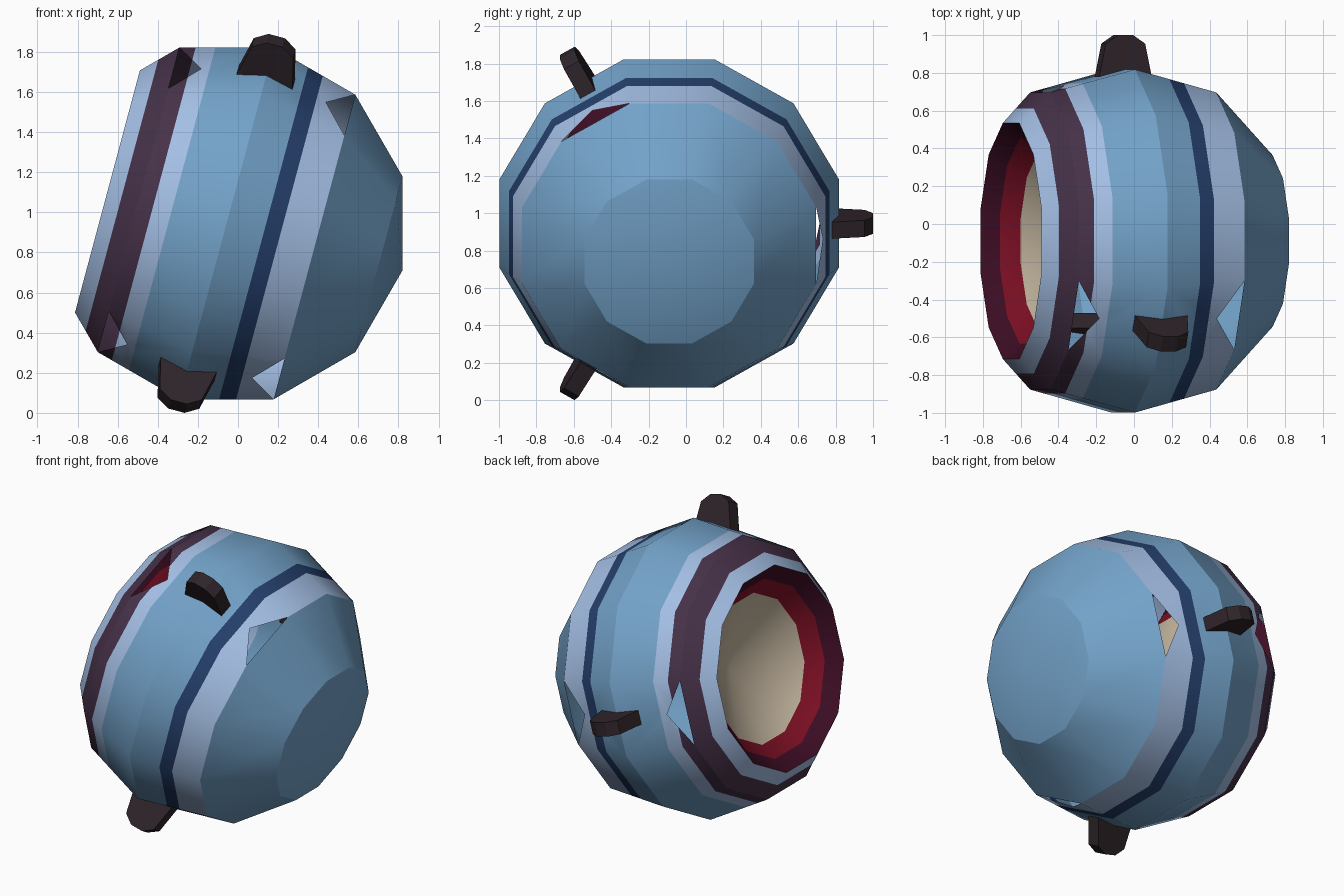
import bpy, bmesh
from math import sin, cos, radians, pi
from mathutils import Vector

cube = bpy.data.objects.get("Cube")
if cube:
    bpy.data.objects.remove(cube, do_unlink=True)

SEGMENTS = 12
STEP = 2 * pi / SEGMENTS
RADIUS = 0.908               # apothem of the faceted body
CENTRE = (-0.057, -0.09, 0.945)
TILT = (0, radians(15), 0)
HOLE_SEGMENTS = (0, 4, 8)    # three notches and spikes, evenly spread


def material(name, colour):
    m = bpy.data.materials.new(name)
    m.use_nodes = True
    m.diffuse_color = (*colour, 1)
    m.node_tree.nodes["Principled BSDF"].inputs["Base Color"].default_value = (*colour, 1)
    return m


BLUE = material("mid blue", (0.17, 0.36, 0.58))
PALE = material("pale blue", (0.37, 0.52, 0.78))
NAVY = material("navy", (0.018, 0.05, 0.15))
PLUM = material("plum", (0.062, 0.031, 0.066))
MAROON = material("maroon", (0.048, 0.004, 0.018))
RED = material("red", (0.21, 0.005, 0.018))
CREAM = material("cream", (0.56, 0.47, 0.35))
DARK = material("dark brown", (0.028, 0.018, 0.023))


def radial(angle):
    return Vector((0, -sin(angle), cos(angle)))


def ring(bm, s, r):
    """Twelve-sided ring at axial position s with apothem r."""
    r /= cos(STEP / 2)
    return [bm.verts.new(Vector((s, 0, 0)) + radial((k + 0.5) * STEP) * r)
            for k in range(SEGMENTS)]


def bridge(bm, a, b, skip=()):
    for k in range(SEGMENTS):
        if k not in skip:
            n = (k + 1) % SEGMENTS
            bm.faces.new((a[k], a[n], b[n], b[k]))


def fan(bm, a, s):
    tip = bm.verts.new((s, 0, 0))
    for k in range(SEGMENTS):
        bm.faces.new((a[k], a[(k + 1) % SEGMENTS], tip))


def finish(bm, name, mats, facing=None, smooth=True):
    """Orient faces, mark sharp edges and make the tilted object."""
    bm.normal_update()
    for f in bm.faces:
        if facing and f.normal.dot(facing(f)) < 0:
            f.normal_flip()
        f.smooth = smooth
    bm.normal_update()
    for e in bm.edges:
        e.smooth = len(e.link_faces) == 2 and e.calc_face_angle() < radians(29.5)
    mesh = bpy.data.meshes.new(name)
    bm.to_mesh(mesh)
    bm.free()
    for m in mats:
        mesh.materials.append(m)
    ob = bpy.data.objects.new(name, mesh)
    ob.location, ob.rotation_euler = CENTRE, TILT
    bpy.context.collection.objects.link(ob)
    return ob


# Body shell: faceted ball, open at one end
LIP_S, LIP_R = -0.615, 0.625
bm = bmesh.new()
cap, front, middle, rear = (ring(bm, RADIUS * cos(k * STEP), RADIUS * sin(k * STEP))
                            for k in range(1, 5))
lip = ring(bm, LIP_S, LIP_R)
fan(bm, cap, RADIUS)
bridge(bm, cap, front)
bridge(bm, rear, lip)
for side in (front, rear):
    bridge(bm, side, middle, HOLE_SEGMENTS)
    for k in HOLE_SEGMENTS:
        # triangular notch cut from the outer edge of the panel
        a, b, c, d = side[k], side[k + 1], middle[k + 1], middle[k]
        edge, inner = (a.co + b.co) / 2, (c.co + d.co) / 2
        tip = bm.verts.new(edge.lerp(inner, 0.29))
        for tri in ((a, tip, d), (tip, c, d), (b, c, tip)):
            bm.faces.new(tri)

# Painted bands: cut the shell at each band edge, colour by axial position
BANDS = [(-0.54, 1), (-0.376, 3), (-0.281, 1), (0.191, 0), (0.273, 2), (0.454, 1)]
for s, _ in BANDS[:-1]:
    bmesh.ops.bisect_plane(bm, geom=bm.verts[:] + bm.edges[:] + bm.faces[:],
                           dist=0.0001, plane_co=(s, 0, 0), plane_no=(1, 0, 0))
for f in bm.faces:
    s = f.calc_center_median().x
    f.material_index = next((m for limit, m in BANDS if s < limit), 0)
finish(bm, "body_shell", (BLUE, PALE, NAVY, PLUM), lambda f: f.calc_center_median())

# Mouth: funnel of two coloured rings ending in a shallow cone
bm = bmesh.new()
rings = [ring(bm, s, r) for s, r in ((LIP_S, LIP_R), (-0.53, 0.543), (-0.439, 0.458))]
bridge(bm, rings[0], rings[1])
bridge(bm, rings[1], rings[2])
fan(bm, rings[2], -0.22)
bm.faces.ensure_lookup_table()
for i, f in enumerate(bm.faces):
    f.material_index = i // SEGMENTS
finish(bm, "mouth_funnel", (MAROON, RED, CREAM), lambda f: Vector((-1, 0, 0)))

# Spikes: tapered pegs with bevelled tips around the middle
half = ((0.15, 0.84), (0.108, 1.045), (0.042, 1.09))
profile = [(-s, r) for s, r in half] + [(s, r) for s, r in reversed(half)]
for i, k in enumerate(HOLE_SEGMENTS):
    angle = (k + 1) * STEP
    out, across = radial(angle), radial(angle + pi / 2) * 0.046
    bm = bmesh.new()
    sides = [[bm.verts.new(Vector((s, 0, 0)) + out * r + across * sign)
              for s, r in profile] for sign in (-1, 1)]
    bm.faces.new(sides[0])
    bm.faces.new(sides[1])
    for j in range(len(profile)):
        n = (j + 1) % len(profile)
        bm.faces.new((sides[0][j], sides[0][n], sides[1][n], sides[1][j]))
    bmesh.ops.recalc_face_normals(bm, faces=bm.faces[:])
    finish(bm, f"spike_{i + 1}", (DARK,), smooth=False)
